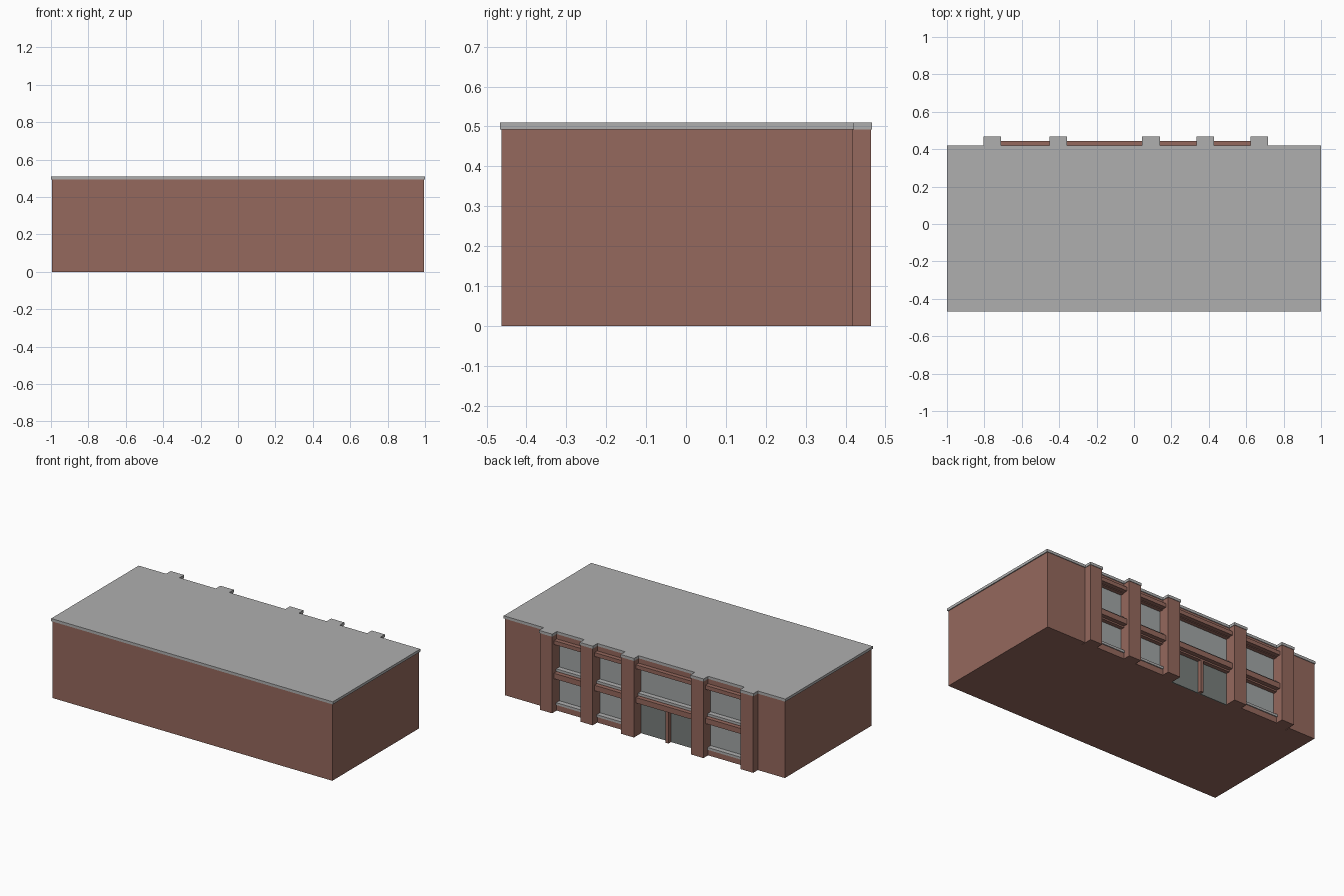
import bpy

if "Cube" in bpy.data.objects:
    bpy.data.objects.remove(bpy.data.objects["Cube"])


def material(name, rgb):
    m = bpy.data.materials.new(name)
    m.diffuse_color = (*rgb, 1)
    m.use_nodes = True
    m.node_tree.nodes["Principled BSDF"].inputs["Base Color"].default_value = m.diffuse_color
    return m


brick = material("brick", (0.30, 0.14, 0.11))
stone = material("grey_stone", (0.43, 0.43, 0.43))
glass = material("window_glass", (0.36, 0.38, 0.38))
door_glass = material("door_glass", (0.19, 0.21, 0.20))


def box(name, x, y, z, mat):
    bpy.ops.mesh.primitive_cube_add(size=1, location=[(a + b) / 2 for a, b in (x, y, z)])
    o = bpy.context.object
    o.name = name
    o.scale = [b - a for a, b in (x, y, z)]
    o.data.materials.append(mat)
    return o


CORE, WALL, LEDGE, PIER = 0.385, 0.417, 0.445, 0.464
TOP, CAP = 0.493, 0.51
piers = [(-0.805, -0.71), (-0.452, -0.357), (0.042, 0.138), (0.335, 0.428), (0.623, 0.716)]

# Main block and flat roof slab
box("main_block", (-0.994, 0.994), (-0.463, CORE), (0, TOP), brick)
box("roof_slab", (-1, 1), (-0.467, 0.421), (TOP, CAP), stone)

# Plain walls at both ends of the facade
box("left_end_wall", (-0.994, piers[0][0]), (CORE, WALL), (0, TOP), brick)
box("right_end_wall", (piers[-1][1], 0.994), (CORE, WALL), (0, TOP), brick)

# Projecting piers with caps
for a, b in piers:
    box("pier", (a + 0.003, b - 0.003), (CORE, PIER), (0, TOP), brick)
    box("pier_cap", (a, b), (0.421, 0.467), (TOP, CAP), stone)

# Bays between the piers
for i in range(4):
    x = (piers[i][1] - 0.003, piers[i + 1][0] + 0.003)
    entrance = i == 1
    box("parapet_panel", x, (CORE, WALL), (0.43, TOP), brick)
    box("upper_ledge", x, (WALL, LEDGE), (0.435, 0.46), brick)
    box("middle_panel", x, (CORE, WALL), (0.205, 0.262), brick)
    box("middle_ledge", x, (WALL, LEDGE), (0.215, 0.25), brick)
    box("upper_window", x, (CORE, CORE + 0.006), (0.262, 0.43), glass)
    box("upper_sill", x, (CORE, WALL + 0.006), (0.255, 0.27), stone)
    if entrance:
        mid = sum(x) / 2
        box("entrance_doors", x, (CORE, CORE + 0.006), (0, 0.205), door_glass)
        box("door_post", (mid - 0.01, mid + 0.01), (CORE, WALL), (0, 0.205), brick)
    else:
        box("base_panel", x, (CORE, WALL), (0, 0.045), brick)
        box("lower_sill", x, (CORE, WALL + 0.006), (0.038, 0.053), stone)
        box("lower_window", x, (CORE, CORE + 0.006), (0.045, 0.205), glass)
